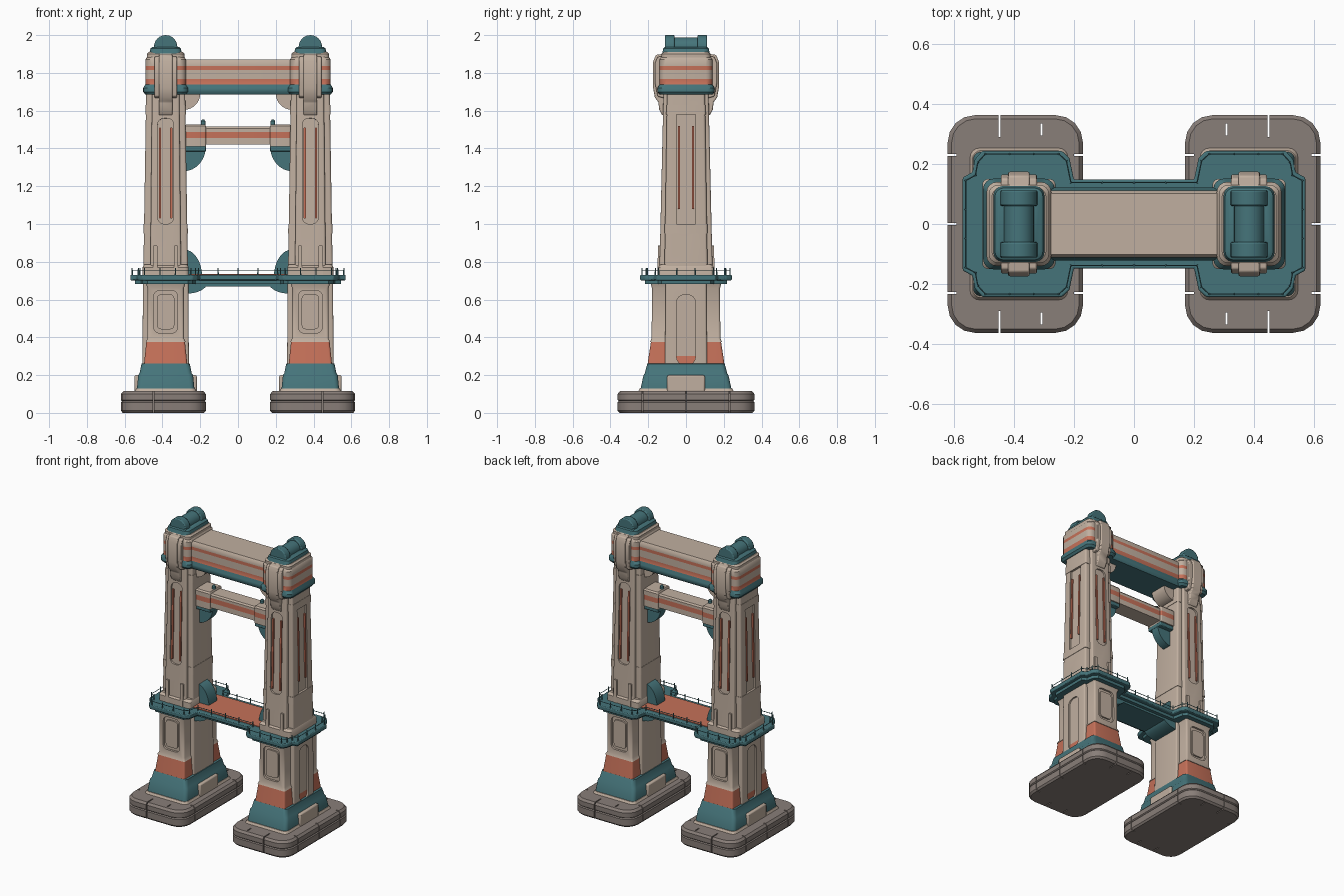
import bpy, bmesh, math
from mathutils import Vector, Matrix

if "Cube" in bpy.data.objects:
    bpy.data.objects.remove(bpy.data.objects["Cube"])

COLOURS = {"cream": (0.53, 0.43, 0.35), "teal": (0.06, 0.175, 0.195),
           "terracotta": (0.56, 0.165, 0.1), "stone": (0.25, 0.21, 0.19)}
MATS = {}
for label, rgb in COLOURS.items():
    m = bpy.data.materials.new(label)
    m.use_nodes = True
    m.diffuse_color = (*rgb, 1)
    m.node_tree.nodes["Principled BSDF"].inputs["Base Color"].default_value = (*rgb, 1)
    MATS[label] = m

TX = 0.383          # tower axis
made = []


def finish(name, bm, mats, mirror="", bevel=0.0):
    """Turn a bmesh into an object, with optional bevel and mirror."""
    bmesh.ops.recalc_face_normals(bm, faces=bm.faces)
    me = bpy.data.meshes.new(name)
    bm.to_mesh(me)
    bm.free()
    ob = bpy.data.objects.new(name, me)
    bpy.context.collection.objects.link(ob)
    for m in mats:
        me.materials.append(MATS[m])
    if bevel:
        b = ob.modifiers.new("bevel", "BEVEL")
        b.width, b.segments, b.limit_method = bevel, 2, "ANGLE"
    if mirror:
        mod = ob.modifiers.new("mirror", "MIRROR")
        mod.use_axis = ("x" in mirror, "y" in mirror, False)
        mod.use_mirror_merge = False
    made.append(ob)
    return ob


def rounded(hx, hy, r, n=4):
    """Outline of a rectangle with rounded corners."""
    pts = []
    for i, (sx, sy) in enumerate([(1, 1), (-1, 1), (-1, -1), (1, -1)]):
        for k in range(n + 1):
            a = math.pi / 2 * (i + k / n)
            pts.append((sx * (hx - r) + r * math.cos(a), sy * (hy - r) + r * math.sin(a)))
    return pts


def stack(bm, outlines, mats, cx=0, cy=0):
    """Skin a pile of (z, outline) rings; one colour index per storey."""
    rings = [[bm.verts.new((cx + x, cy + y, z)) for x, y in pts] for z, pts in outlines]
    for lo, hi, m in zip(rings, rings[1:], mats):
        for i in range(len(lo)):
            j = (i + 1) % len(lo)
            bm.faces.new((lo[i], lo[j], hi[j], hi[i])).material_index = m
    bm.faces.new(rings[0][::-1]).material_index = mats[0]
    bm.faces.new(rings[-1]).material_index = mats[-1]


def loft(name, rings, colours, cx=0, cy=0, mirror="", bevel=0.0):
    """Rounded-rectangle tower of rings (z, half x, half y, radius)."""
    if isinstance(colours, str):
        colours = [colours] * (len(rings) - 1)
    used = list(dict.fromkeys(colours))
    bm = bmesh.new()
    stack(bm, [(z, rounded(hx, hy, r)) for z, hx, hy, r in rings],
          [used.index(c) for c in colours], cx, cy)
    return finish(name, bm, used, mirror, bevel)


def extrude(name, pts, axis, a, b, colour, mirror="", bevel=0.0):
    """Extrude a profile: axis y takes (x, z), axis x takes (y, z), axis z takes (x, y)."""
    place = {"y": lambda u, v, t: (u, t, v), "x": lambda u, v, t: (t, u, v),
             "z": lambda u, v, t: (u, v, t)}[axis]
    bm = bmesh.new()
    lo, hi = [[bm.verts.new(place(u, v, t)) for u, v in pts] for t in (a, b)]
    bm.faces.new(lo)
    bm.faces.new(hi)
    for i in range(len(pts)):
        j = (i + 1) % len(pts)
        bm.faces.new((lo[i], lo[j], hi[j], hi[i]))
    return finish(name, bm, [colour], mirror, bevel)


def panel(name, loc, normal, w, h, depth, r, colour=None, mirror=""):
    """Rounded plate lying on a wall, centred on its surface."""
    n = Vector(normal).normalized()
    side = Vector((0, 0, 1)).cross(n).normalized()
    rot = Matrix((side, n.cross(side), n)).transposed().to_4x4()
    bm = bmesh.new()
    outline = rounded(w / 2, h / 2, r)
    stack(bm, [(-depth / 2, outline), (depth / 2, outline)], [0])
    bm.transform(Matrix.Translation(loc) @ rot)
    return finish(name, bm, [colour] if colour else [], mirror)


def carve(ob, cutters):
    """Cut recesses into an object and throw the cutters away."""
    mirrors = [m for m in ob.modifiers if m.type == "MIRROR"]
    for m in mirrors:
        m.show_viewport = False
    for c in cutters:
        mod = ob.modifiers.new("cut", "BOOLEAN")
        mod.operation, mod.solver, mod.object = "DIFFERENCE", "EXACT", c
    dg = bpy.context.evaluated_depsgraph_get()
    ob.data = bpy.data.meshes.new_from_object(ob.evaluated_get(dg))
    for mod in [m for m in ob.modifiers if m.type != "MIRROR"]:
        ob.modifiers.remove(mod)
    for m in mirrors:
        m.show_viewport = True
    for c in cutters:
        made.remove(c)
        bpy.data.objects.remove(c)


def box(name, x, y, z, colour, mirror="", bevel=0.0):
    return extrude(name, [(x[0], y[0]), (x[1], y[0]), (x[1], y[1]), (x[0], y[1])],
                   "z", *z, colour, mirror, bevel)


def gusset(name, x0, x1, z0, z1, hy, colour):
    """Concave corner bracket; z0 is the seat, z1 the tip against the tower."""
    arc = [(x1 + (x0 - x1) * math.sin(t), z1 + (z0 - z1) * (1 - math.cos(t)))
           for t in [math.pi / 2 * k / 8 for k in range(9)]]
    return extrude(name, [(x0, z0)] + [(x0 + x1 - x, z) for x, z in arc][::-1], "y", -hy, hy, colour, "x")


# Foundation slabs with joints and drain slots
BX = 0.395
foot = loft("foundation", [(0, .215, .35, .08), (.012, .225, .362, .09), (.056, .225, .362, .09),
                           (.062, .219, .356, .085), (.068, .225, .362, .09), (.1, .225, .362, .09),
                           (.115, .212, .35, .08)], "stone", BX, mirror="x")
joints = []
for s in (-1, 1):
    joints += [box("cut", (.444, .451), (s * .33 - .04, s * .33 + .04), (-.1, .2), "stone"),
               box("cut", (.304, .311), (s * .315 - .02, s * .315 + .02), (-.1, .2), "stone")]
    joints += [box("cut", (x - .03, x + .03), (s * .23 - .003, s * .23 + .003), (-.1, .2), "stone")
               for x in (.17, .62)]
joints.append(box("cut", (.59, .65), (-.003, .003), (-.1, .2), "stone"))
carve(foot, joints)

# Lower tower: flared skirt, buttress and core
loft("plinth", [(.11, .165, .255, .03), (.13, .155, .245, .03)], "cream", TX, mirror="x")
loft("skirt", [(.13, .152, .24, .025), (.2, .145, .225, .025), (.21, .138, .218, .025),
               (.26, .128, .205, .025), (.262, .114, .203, .012), (.38, .102, .185, .012)],
     ["teal"] * 4 + ["terracotta"], TX, mirror="x")
box("side_step", (TX - .165, TX + .165), (-.1, .1), (.11, .2), "cream", "x", .008)
low = loft("lower_buttress", [(.375, .106, .19, .012), (.395, .096, .182, .012),
                              (.66, .096, .18, .012), (.69, .106, .188, .012)], "cream", TX, mirror="x")
carve(low, [panel("cut", (TX, s * .18, .535), (0, s, 0), .125, .225, .026, .03) for s in (-1, 1)])
panel("front_panel", (TX, .17, .535), (0, 1, 0), .092, .185, .014, .022, "cream", "xy")
core = loft("lower_core", [(.12, .124, .112, .01), (.7, .12, .108, .01)], "cream", TX, mirror="x")
carve(core, [panel("cut", (TX + .122, 0, .44), (1, 0, 0), .1, .37, .024, .04)])

# Upper tower: tapered core and front pilasters with long recesses
up_core = loft("upper_core", [(.7, .119, .115, .012), (1.7, .103, .1, .012)], "cream", TX, mirror="x")
carve(up_core, [panel("cut", (TX + .1097, 0, 1.285), (1, 0, .016), .1, .67, .024, .045)])
pil = loft("upper_pilaster", [(.7, .082, .142, .01), (1.7, .072, .119, .01)], "cream", TX, mirror="x")
carve(pil, [panel("cut", (TX, s * .1286, 1.28), (0, s, .023), .085, .56, .024, .035) for s in (-1, 1)])
for s in (-1, 1):
    panel("front_strip", (TX + s * .03, .1236, 1.27), (0, 1, .023), .012, .48, .009, .004, "terracotta", "xy")
    panel("strut", (TX + s * .055, .143, .8), (0, 1, .023), .022, .17, .014, .004, "cream", "xy")
panel("side_strip", (TX + .1046, .037, 1.3), (1, 0, .016), .012, .44, .009, .004, "terracotta", "xy")
loft("upper_foot", [(.72, .122, .15, .02), (.77, .122, .15, .02), (.785, .114, .135, .02)],
     "cream", TX, mirror="x")
for z in (.95, 1.2, 1.58):
    loft("joint_band", [(z, .1215 - .016 * (z - .7), .118 - .015 * (z - .7), .012),
                        (z + .05, .1205 - .016 * (z - .7), .117 - .015 * (z - .7), .012)],
         "cream", TX + .0, mirror="x") if z != 1.2 else None

# Tower heads and top beam share the same striped courses
COURSES = ["teal"] * 3 + ["terracotta", "cream", "terracotta", "cream", "cream"]


def courses(hx, hy, r, top, lip):
    zs = [(1.685, 0), (1.7, lip), (1.72, lip), (1.738, 0), (1.768, 0), (1.815, 0), (1.836, 0), (top - .015, 0)]
    return [(z, hx + d, hy + d, r) for z, d in zs] + [(top, hx - .01, hy - .01, r)]


loft("tower_head", courses(.108, .14, .035, 1.885, .011), COURSES, TX, mirror="x")
loft("top_beam", courses(.3, .112, .008, 1.872, .01), COURSES)
loft("head_cap", [(1.88, .1, .13, .03), (1.9, .1, .13, .03), (1.91, .09, .12, .03)], "cream", TX, mirror="x")
CLAMP = [(.09, 1.575), (.125, 1.575), (.142, 1.605), (.146, 1.645), (.165, 1.67),
         (.174, 1.72), (.174, 1.86), (.16, 1.895), (.09, 1.905)]
extrude("head_clamp", CLAMP, "x", TX - .036, TX + .036, "cream", "xy", .006)
extrude("clamp_shoulder", [(.09, 1.66), (.15, 1.675), (.165, 1.75), (.165, 1.85), (.15, 1.885), (.09, 1.89)],
        "x", TX - .06, TX + .06, "cream", "xy", .006)

# Teal housing on top of each tower
loft("housing_base", [(1.9, .087, .127, .03), (1.93, .08, .12, .03), (1.938, .07, .11, .03)], "teal", TX, mirror="x")


def barrel(name, r, y0, y1, z, mirror):
    arch = [(TX + r * math.cos(a), z + r * math.sin(a)) for a in [math.pi * k / 12 for k in range(13)]]
    extrude(name, [(TX + r, 1.92)] + arch + [(TX - r, 1.92)], "y", y0, y1, "teal", mirror, .006)


barrel("housing_barrel", .05, -.1, .1, 1.938, "x")
barrel("housing_collar", .062, .06, .112, 1.938, "xy")

# Middle beam, its sockets, knobs and brackets
STRIPE = ["cream", "terracotta", "cream", "cream"]
loft("middle_beam", [(1.42, .28, .055, .005), (1.455, .28, .055, .005), (1.488, .28, .055, .005),
                     (1.505, .28, .055, .005), (1.515, .28, .047, .005)], STRIPE)
loft("beam_socket", [(1.41, .055, .068, .008), (1.455, .055, .068, .008), (1.488, .055, .068, .008),
                     (1.518, .055, .068, .008), (1.528, .05, .06, .008)], STRIPE, .225, mirror="x")
loft("beam_knob", [(1.515, .012, .012, .011), (1.545, .012, .012, .011), (1.553, .006, .006, .005)],
     "teal", .185, mirror="x")
gusset("middle_bracket", .285, .17, 1.412, 1.28, .03, "teal")
for s in (-1, 1):
    box("bracket_seat", (.17, .285), (-.06, .06), (1.385, 1.412), "teal", "x", .004)if s > 0 else None
gusset("top_bracket", .285, .2, 1.69, 1.605, .06, "cream")

# Walkway deck
QUARTER = [(.2, .148), (.215, .22), (.24, .243), (.505, .243), (.53, .215), (.538, .172), (.57, .155)]


def deck_outline(d=0.0):
    q = [(x - d if x > .4 else x + d, y - d) for x, y in QUARTER]
    half = q + [(x, -y) for x, y in q[::-1]]
    return half + [(-x, -y) for x, y in half]


extrude("deck", deck_outline(), "z", .702, .73, "teal", bevel=.005)
extrude("deck_underside", deck_outline(.025), "z", .682, .704, "teal")
box("deck_girder", (-.28, .28), (-.1, .1), (.668, .69), "teal")
panel("deck_floor", (0, 0, .731), (0, .0001, 1), .52, .24, .008, .005, "terracotta")
gusset("deck_fin", .285, .19, .72, .865, .045, "teal")
gusset("deck_corbel", .285, .165, .685, .63, .1, "teal")

# Railing: thin rail with posts along the deck edge
path = [Vector((x, y, .755)) for x, y in deck_outline(.01)]
bm = bmesh.new()
for a, b in zip(path, path[1:] + path[:1]):
    d = b - a
    turn = d.to_track_quat("Z", "Y").to_matrix().to_4x4()
    bmesh.ops.create_cone(bm, cap_ends=True, segments=5, radius1=.0022, radius2=.0022, depth=d.length,
                          matrix=Matrix.Translation((a + b) / 2) @ turn)
    count = max(1, round(d.length / .095))
    for k in range(count):
        p = a + d * k / count
        bmesh.ops.create_cone(bm, cap_ends=True, segments=6, radius1=.004, radius2=.003, depth=.045,
                              matrix=Matrix.Translation((p.x, p.y, .745)))
finish("railing", bm, ["teal"])

# Smooth shading with crisp edges
bpy.ops.object.select_all(action="DESELECT")
for ob in made:
    ob.select_set(True)
bpy.context.view_layer.objects.active = made[0]
bpy.ops.object.shade_smooth_by_angle(angle=math.radians(35))
